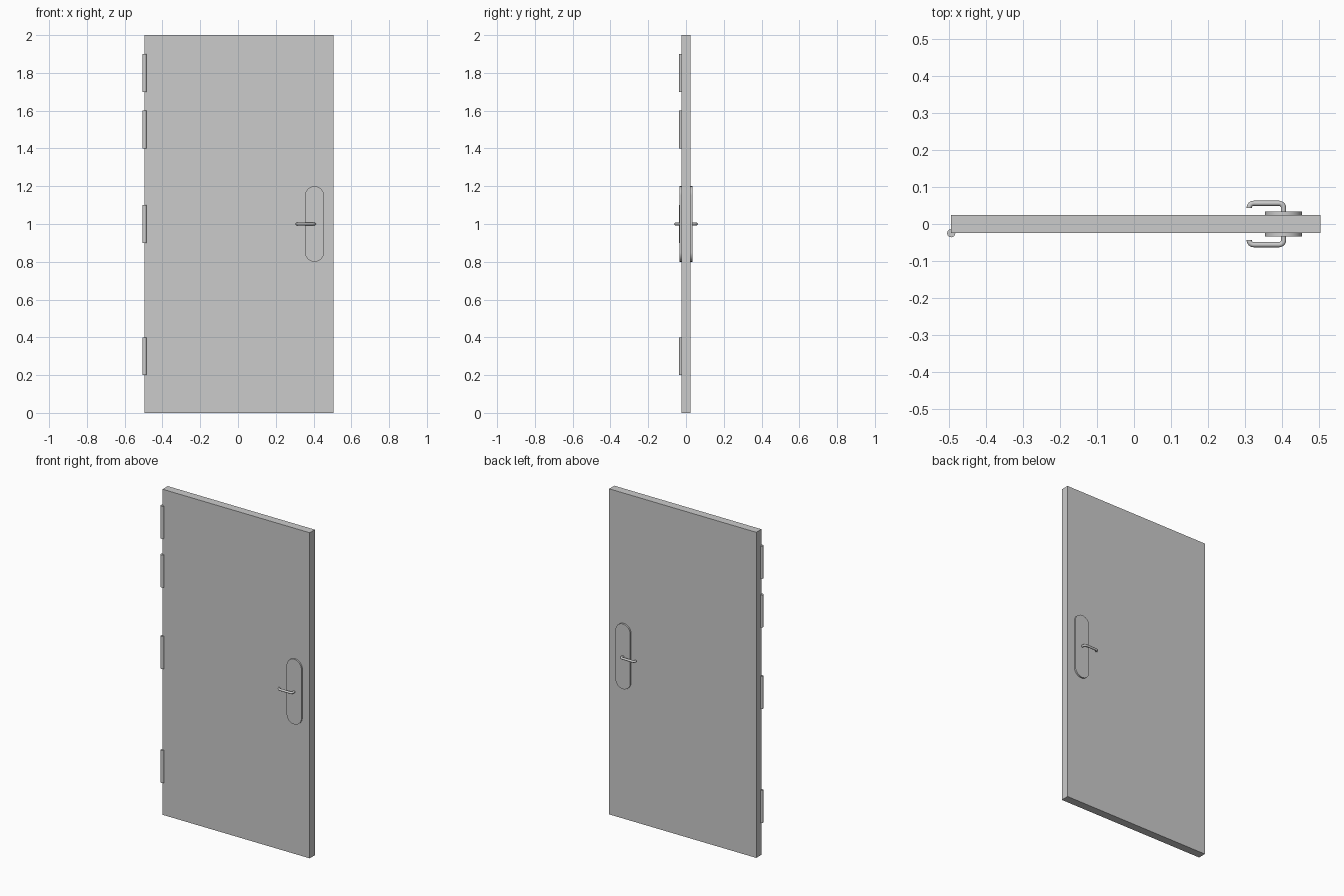
import bpy, bmesh
from math import sin, cos, pi, radians

if "Cube" in bpy.data.objects:
    bpy.data.objects.remove(bpy.data.objects["Cube"])

CX = 0.005          # slab is offset so that slab + hinges are centred on x = 0
HX = CX + 0.40      # handle axis


def select(ob):
    bpy.ops.object.select_all(action='DESELECT')
    ob.select_set(True)
    bpy.context.view_layer.objects.active = ob


def smooth(ob):
    select(ob)
    bpy.ops.object.shade_smooth_by_angle(angle=radians(35))


def arc(cx, cy, r, a0, a1, n):
    return [(cx + r * cos(radians(a0 + (a1 - a0) * i / n)),
             cy + r * sin(radians(a0 + (a1 - a0) * i / n))) for i in range(n + 1)]


# Door slab
bpy.ops.mesh.primitive_cube_add(size=1, location=(CX, 0, 1))
slab = bpy.context.object
slab.name = "door_slab"
slab.scale = (1, 0.05, 2)
bpy.ops.object.transform_apply(location=False, rotation=False, scale=True)

# Hinge barrels on the front left edge
for i, z in enumerate((0.3, 1.0, 1.5, 1.8)):
    bpy.ops.mesh.primitive_cylinder_add(vertices=32, radius=0.011, depth=0.2,
                                        location=(CX - 0.5, -0.025, z))
    bpy.context.object.name = f"hinge_{i + 1}"
    smooth(bpy.context.object)


def plate(name, side):
    # Stadium outline extruded outwards from the slab face
    outline = arc(HX, 1.15, 0.05, 0, 180, 20) + arc(HX, 0.85, 0.05, 180, 360, 20)
    bm = bmesh.new()
    face = bm.faces.new([bm.verts.new((x, side * 0.025, z)) for x, z in outline])
    ext = bmesh.ops.extrude_face_region(bm, geom=[face])
    verts = [v for v in ext["geom"] if isinstance(v, bmesh.types.BMVert)]
    bmesh.ops.translate(bm, verts=verts, vec=(0, side * 0.0095, 0))
    bmesh.ops.recalc_face_normals(bm, faces=bm.faces)
    me = bpy.data.meshes.new(name)
    bm.to_mesh(me)
    bm.free()
    ob = bpy.data.objects.new(name, me)
    bpy.context.collection.objects.link(ob)
    smooth(ob)


def lever(name, side):
    # Round bar: out from the plate, along the door, hooked back at the tip
    r, out, tip = 0.012, 0.056, 0.312
    path = [(HX, 0.025)]
    path += arc(HX - r, out - r, r, 0, 90, 8)
    path += arc(tip + r, out - r, r, 90, 180, 8)
    path += [(tip, 0.043)]
    cu = bpy.data.curves.new(name, 'CURVE')
    cu.dimensions = '3D'
    cu.bevel_depth = 0.007
    cu.bevel_resolution = 6
    cu.use_fill_caps = True
    sp = cu.splines.new('POLY')
    sp.points.add(len(path) - 1)
    for p, (x, y) in zip(sp.points, path):
        p.co = (x, side * y, 1.0, 1)
    ob = bpy.data.objects.new(name, cu)
    bpy.context.collection.objects.link(ob)
    select(ob)
    bpy.ops.object.convert(target='MESH')
    smooth(bpy.context.object)


# Handle sets on both faces
for label, side in (("front", -1), ("back", 1)):
    plate(f"{label}_handle_plate", side)
    lever(f"{label}_handle_lever", side)
